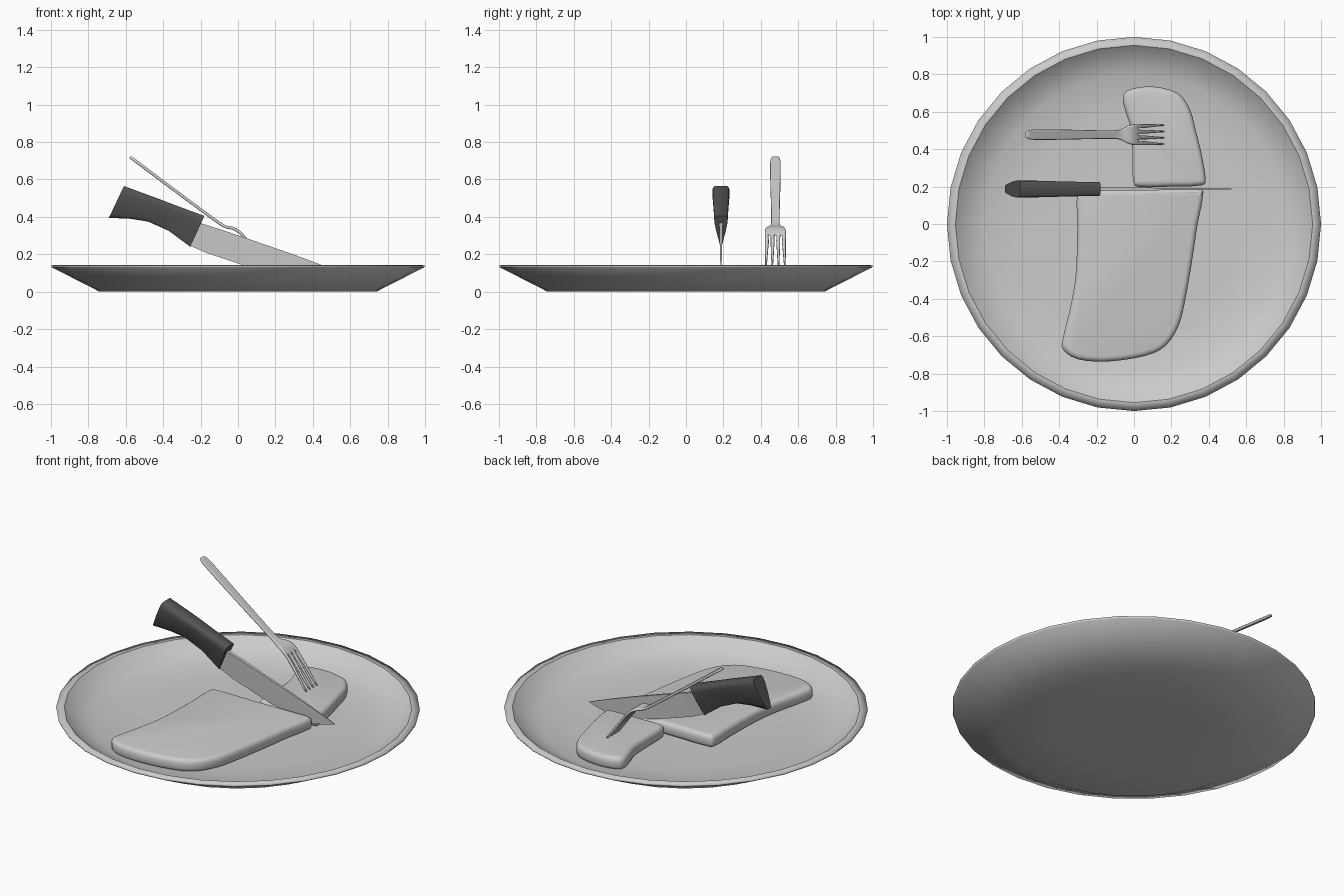
import bpy, bmesh, math
from mathutils import Vector

if "Cube" in bpy.data.objects:
    bpy.data.objects.remove(bpy.data.objects["Cube"])


def finish(name, bm, angle=40, mods=()):
    bmesh.ops.recalc_face_normals(bm, faces=bm.faces)
    me = bpy.data.meshes.new(name)
    bm.to_mesh(me)
    bm.free()
    ob = bpy.data.objects.new(name, me)
    bpy.context.collection.objects.link(ob)
    bpy.ops.object.select_all(action='DESELECT')
    bpy.context.view_layer.objects.active = ob
    ob.select_set(True)
    bpy.ops.object.shade_smooth_by_angle(angle=math.radians(angle))
    for kind, props in mods:
        m = ob.modifiers.new(kind.title(), kind)
        for k, v in props.items():
            setattr(m, k, v)
    return ob


def loft(bm, rings):
    """Bridge closed rings of equal size and cap both ends."""
    vs = [[bm.verts.new(p) for p in r] for r in rings]
    n = len(vs[0])
    for a, b in zip(vs, vs[1:]):
        for i in range(n):
            j = (i + 1) % n
            bm.faces.new((a[i], a[j], b[j], b[i]))
    bm.faces.new(vs[0])
    bm.faces.new(vs[-1])


# Plate: lathed profile, outside bottom to inside floor, crisp inner rim
RIM = 0.955
profile = [(0.4, 0), (0.74, 0), (0.995, 0.13), (1.0, 0.141), (RIM, 0.143),
           (0.9, 0.096), (0.8, 0.058), (0.6, 0.045), (0.3, 0.042)]
N = 32
bm = bmesh.new()
loft(bm, [[(r * math.cos(2 * math.pi * i / N), r * math.sin(2 * math.pi * i / N), z)
           for i in range(N)] for r, z in profile])
plate = finish("plate", bm, 180)
for e in plate.data.edges:
    if all(abs(plate.data.vertices[v].co.xy.length - RIM) < 1e-4 for v in e.vertices):
        e.use_edge_sharp = True


# Steak: smoothed outlines lofted upward with rounded edges
def slab(name, pts, steps=3):
    out, n = [], len(pts)
    for i in range(n):
        a, b, c, d = (Vector(pts[(i + k) % n]) for k in (-1, 0, 1, 2))
        for s in range(steps):
            t = s / steps
            out.append(0.5 * (2 * b + (c - a) * t + (2 * a - 5 * b + 4 * c - d) * t * t
                              + (3 * b - a - 3 * c + d) * t ** 3))
    m = len(out)
    area = sum(p.x * q.y - q.x * p.y for p, q in zip(out, out[1:] + out[:1]))
    sign = 1 if area > 0 else -1
    inward = []
    for i in range(m):
        t = (out[(i + 1) % m] - out[i - 1]).normalized()
        inward.append(Vector((-t.y, t.x)) * sign)
    bm = bmesh.new()
    loft(bm, [[(p.x + q.x * d, p.y + q.y * d, z) for p, q in zip(out, inward)]
              for d, z in ((0.018, 0.046), (0.005, 0.053), (0, 0.066), (0, 0.098),
                           (0.006, 0.112), (0.016, 0.119), (0.028, 0.122))])
    finish(name, bm, 60)


slab("steak_large", [(-0.26, 0.184), (0.0, 0.185), (0.33, 0.187), (0.368, 0.15), (0.34, 0.0),
                     (0.31, -0.2), (0.275, -0.4), (0.24, -0.54), (0.17, -0.65), (0.06, -0.705),
                     (-0.14, -0.735), (-0.3, -0.723), (-0.38, -0.67), (-0.378, -0.6),
                     (-0.335, -0.42), (-0.31, -0.25), (-0.303, 0.0), (-0.305, 0.145)])
slab("steak_small", [(0.03, 0.198), (0.2, 0.2), (0.355, 0.206), (0.383, 0.24), (0.36, 0.38),
                     (0.33, 0.5), (0.30, 0.61), (0.235, 0.7), (0.1, 0.735), (-0.02, 0.72),
                     (-0.06, 0.68), (-0.045, 0.6), (-0.015, 0.5), (-0.008, 0.35), (-0.004, 0.23)])

# Knife handle: teardrop sections from butt to blade, the underside narrowing forward
KY = 0.187
sections = [((-0.61, 0.565), (-0.69, 0.395), 0.046), ((-0.51, 0.528), (-0.575, 0.39), 0.045),
            ((-0.42, 0.495), (-0.48, 0.375), 0.043), ((-0.31, 0.453), (-0.37, 0.325), 0.04),
            ((-0.18, 0.405), (-0.255, 0.24), 0.037)]
shape = [(0, 0.7, 0.75), (0.05, 0.95, 0.98), (0.22, 1, 0.95), (0.55, 0.84, 0.62),
         (0.9, 0.52, 0.2), (1, 0.35, 0.08)]
rings = []
for k, (top, bot, w) in enumerate(sections):
    top, bot = Vector(top), Vector(bot)
    half = [(top.lerp(bot, t), w * (f + (g - f) * k / 4)) for t, f, g in shape]
    rings.append([(p.x, KY + h, p.y) for p, h in half]
                 + [(p.x, KY - h, p.y) for p, h in reversed(half)])
bm = bmesh.new()
loft(bm, rings)
handle = finish("knife_handle", bm, 65)
mat = bpy.data.materials.new("dark_handle")
mat.diffuse_color = (0.09, 0.09, 0.09, 1)
mat.use_nodes = True
mat.node_tree.nodes["Principled BSDF"].inputs["Base Color"].default_value = mat.diffuse_color
handle.data.materials.append(mat)

# Knife blade: wedge with thick spine and thin edge
pairs = [((-0.21, 0.37), (-0.26, 0.248)), ((-0.1, 0.335), (-0.17, 0.208)),
         ((0.06, 0.281), (0.02, 0.145)), ((0.22, 0.226), (0.19, 0.098)),
         ((0.36, 0.176), (0.36, 0.075)), ((0.45, 0.142), (0.45, 0.092)),
         ((0.52, 0.114), (0.515, 0.111))]
bm = bmesh.new()
rings = []
for k, (s, e) in enumerate(pairs):
    w = 0.01 - 0.0014 * k
    rings.append([(s[0], KY - w, s[1]), (s[0], KY + w, s[1]),
                  (e[0], KY + 0.001, e[1]), (e[0], KY - 0.001, e[1])])
loft(bm, rings)
finish("knife_blade", bm, 30)

# Fork: (x, z, half width, tine half width or None) stations along the centre line
FY = 0.478
stations = [(-0.58, 0.721, 0.012, None), (-0.565, 0.711, 0.026, None), (-0.53, 0.686, 0.03, None),
            (-0.35, 0.55, 0.027, None), (-0.12, 0.38, 0.021, None), (-0.07, 0.345, 0.024, None),
            (-0.045, 0.344, 0.045, None), (-0.01, 0.335, 0.057, None), (0.025, 0.302, 0.058, None),
            (0.045, 0.276, 0.057, 0.013), (0.07, 0.243, 0.057, 0.01),
            (0.12, 0.175, 0.056, 0.007), (0.168, 0.11, 0.054, 0.003)]
bm = bmesh.new()
rows = []
for x, z, hw, tine in stations:
    th = tine or hw / 7
    cs = [-hw + th + i * (2 * hw - 2 * th) / 3 for i in range(4)]
    rows.append([bm.verts.new((x, FY + c + s * th, z)) for c in cs for s in (-1, 1)])
for k in range(len(rows) - 1):
    for c in range(7):
        if k >= 8 and c % 2:      # open slots between the tines
            continue
        a, b = rows[k], rows[k + 1]
        bm.faces.new((a[c], a[c + 1], b[c + 1], b[c]))
finish("fork", bm, 45, [('SOLIDIFY', dict(thickness=0.016, offset=0)),
                        ('SUBSURF', dict(levels=1, render_levels=1))])
